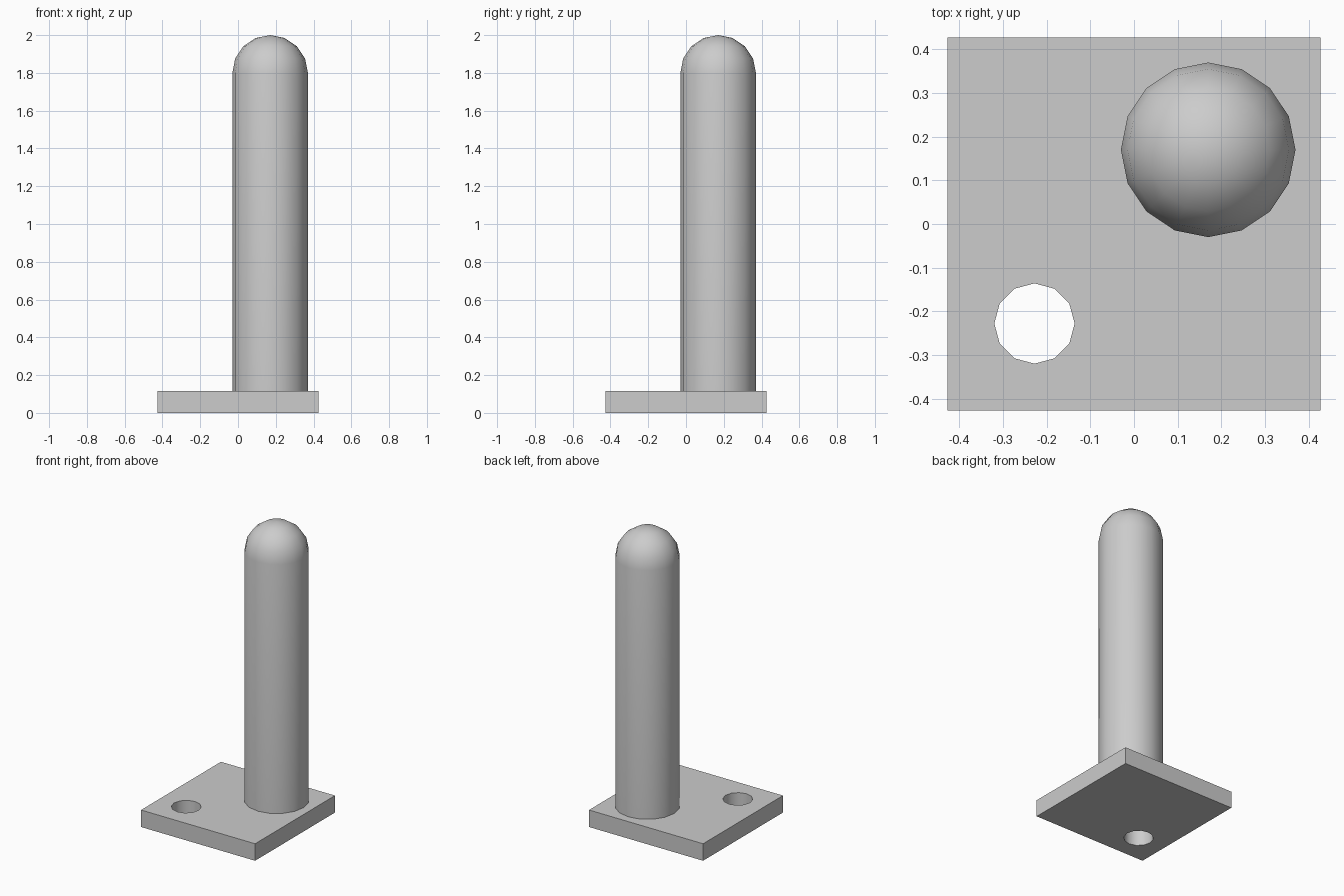
import bpy
import bmesh
import math
from mathutils import Matrix, Vector

cube = bpy.data.objects.get("Cube")
if cube:
    bpy.data.objects.remove(cube, do_unlink=True)

PLATE_HALF, PLATE_TOP = 0.427, 0.115
POST_XY, POST_RADIUS, POST_SIDES = 0.17, 0.2, 16
HOLE_XY, HOLE_RADIUS, HOLE_SIDES = -0.228, 0.092, 12
DOME_START, DOME_RINGS = 1.8, 4

grey = bpy.data.materials.new("plain grey")
grey.use_nodes = True
colour = (0.604, 0.604, 0.604, 1)
grey.diffuse_color = colour
grey.node_tree.nodes["Principled BSDF"].inputs["Base Color"].default_value = colour


def add_object(name, bm):
    """Turn a bmesh into a linked grey object."""
    bmesh.ops.recalc_face_normals(bm, faces=bm.faces)
    mesh = bpy.data.meshes.new(name)
    bm.to_mesh(mesh)
    bm.free()
    mesh.materials.append(grey)
    obj = bpy.data.objects.new(name, mesh)
    bpy.context.collection.objects.link(obj)
    return obj


def ring(bm, sides, radius, centre, z):
    """Add a circle of vertices and return them in order."""
    turns = [2 * math.pi * i / sides for i in range(sides)]
    return [bm.verts.new((centre + radius * math.cos(a),
                          centre + radius * math.sin(a), z)) for a in turns]


# Square base plate pierced by a round hole
bm = bmesh.new()
corners = [bm.verts.new((x * PLATE_HALF, y * PLATE_HALF, 0))
           for x, y in ((-1, -1), (1, -1), (1, 1), (-1, 1))]
hole = ring(bm, HOLE_SIDES, HOLE_RADIUS, HOLE_XY, 0)
edges = [bm.edges.new((loop[i - 1], loop[i]))
         for loop in (corners, hole) for i in range(len(loop))]
bmesh.ops.triangle_fill(bm, edges=edges, use_beauty=True, normal=Vector((0, 0, 1)))
raised = bmesh.ops.extrude_face_region(bm, geom=bm.faces[:], use_keep_orig=True)
bmesh.ops.translate(bm, vec=(0, 0, PLATE_TOP),
                    verts=[g for g in raised["geom"] if isinstance(g, bmesh.types.BMVert)])
plate = add_object("base_plate", bm)

# Round post with a domed top, sunk into the plate
bm = bmesh.new()
levels = [(POST_RADIUS, PLATE_TOP / 2)]
for i in range(DOME_RINGS):
    angle = math.pi / 2 * i / DOME_RINGS
    levels.append((POST_RADIUS * math.cos(angle),
                   DOME_START + POST_RADIUS * math.sin(angle)))
rings = [ring(bm, POST_SIDES, r, POST_XY, z) for r, z in levels]
bm.faces.new(rings[0])
for low, high in zip(rings, rings[1:]):
    for i in range(POST_SIDES):
        bm.faces.new((low[i - 1], low[i], high[i], high[i - 1]))
tip = bm.verts.new((POST_XY, POST_XY, DOME_START + POST_RADIUS))
for i in range(POST_SIDES):
    bm.faces.new((rings[-1][i - 1], rings[-1][i], tip))
post = add_object("domed_post", bm)

# Smooth the curved surfaces, keep the edges sharp
for obj in (plate, post):
    bpy.ops.object.select_all(action="DESELECT")
    obj.select_set(True)
    bpy.context.view_layer.objects.active = obj
    bpy.ops.object.shade_smooth_by_angle(angle=math.radians(35))
